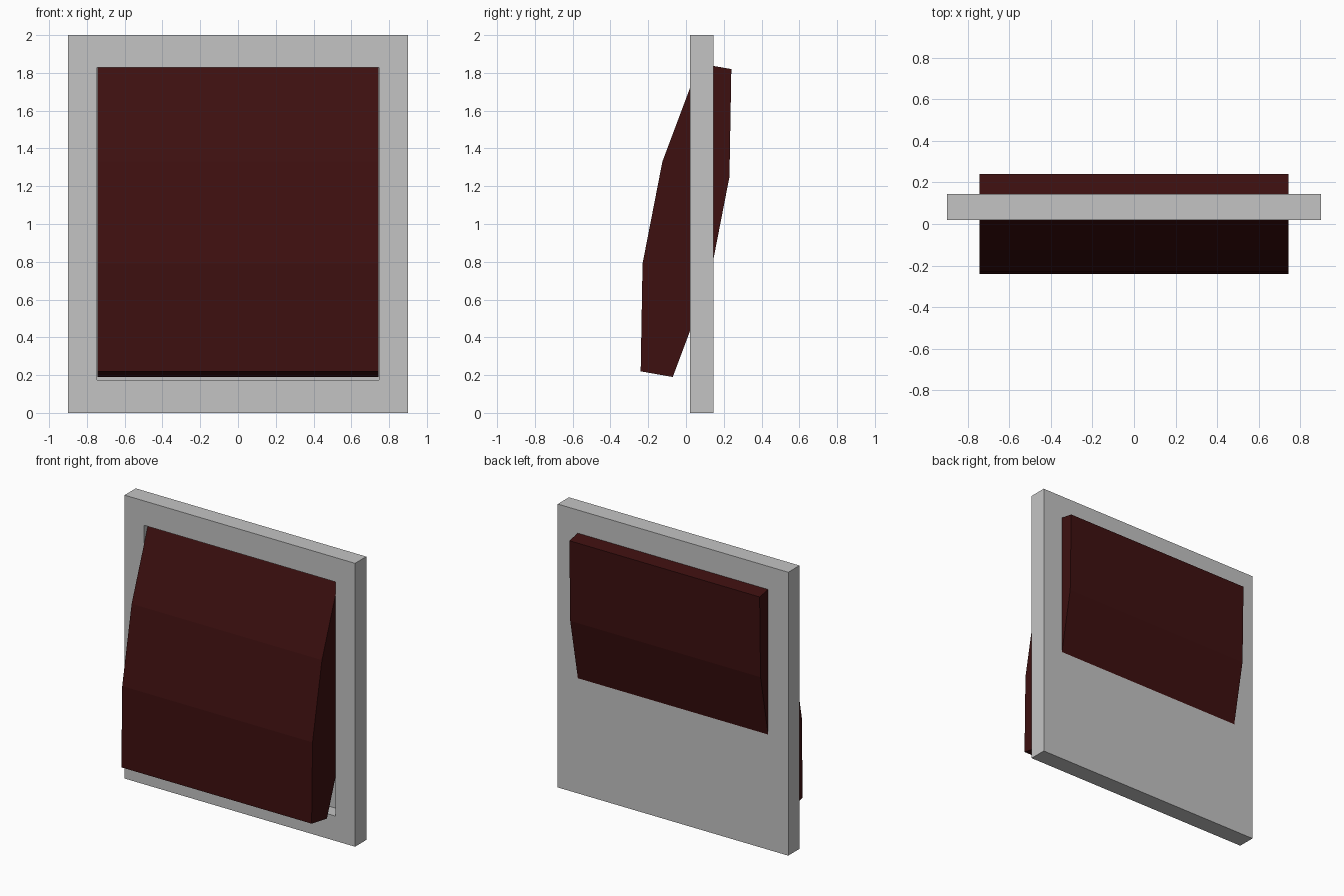
import bpy, bmesh

if "Cube" in bpy.data.objects:
    bpy.data.objects.remove(bpy.data.objects["Cube"])


def material(name, colour):
    m = bpy.data.materials.new(name)
    m.diffuse_color = (*colour, 1)
    m.use_nodes = True
    m.node_tree.nodes["Principled BSDF"].inputs["Base Color"].default_value = m.diffuse_color
    return m


def finish(name, bm, mat):
    bmesh.ops.recalc_face_normals(bm, faces=bm.faces)
    mesh = bpy.data.meshes.new(name)
    bm.to_mesh(mesh)
    bm.free()
    mesh.materials.append(mat)
    obj = bpy.data.objects.new(name, mesh)
    bpy.context.collection.objects.link(obj)
    return obj


grey = material("plate grey", (0.55, 0.55, 0.55))
red = material("dark red", (0.047, 0.005, 0.005))

# Wall plate: a slab with a rectangular recess in the front
Y0, Y1, RECESS = 0.02, 0.145, 0.1
bm = bmesh.new()
bmesh.ops.create_cube(bm, size=1)
for v in bm.verts:
    v.co = (v.co.x * 1.8, Y0 if v.co.y < 0 else Y1, v.co.z * 2 + 1)
bm.normal_update()
front = min(bm.faces, key=lambda f: f.calc_center_median().y)
bmesh.ops.inset_individual(bm, faces=[front], thickness=0.15)
for v in front.verts:
    v.co = (0.747 if v.co.x > 0 else -0.747, Y0, 1.828 if v.co.z > 1 else 0.175)
pocket = bmesh.ops.extrude_discrete_faces(bm, faces=[front])["faces"][0]
for v in pocket.verts:
    v.co.y += RECESS
finish("wall_plate", bm, grey)

# Rocker: point-symmetric profile (y, z about its pivot) extruded across x
half = [(-0.07, -0.83), (-0.24, -0.80), (-0.23, -0.23), (-0.125, 0.31)]
profile = half + [(-y, -z) for y, z in half]
bm = bmesh.new()
side = bm.faces.new([bm.verts.new((-0.743, y, z + 1.02)) for y, z in profile])
ext = bmesh.ops.extrude_face_region(bm, geom=[side], use_keep_orig=True)
for v in ext["geom"]:
    if isinstance(v, bmesh.types.BMVert):
        v.co.x = 0.743
finish("rocker", bm, red)
